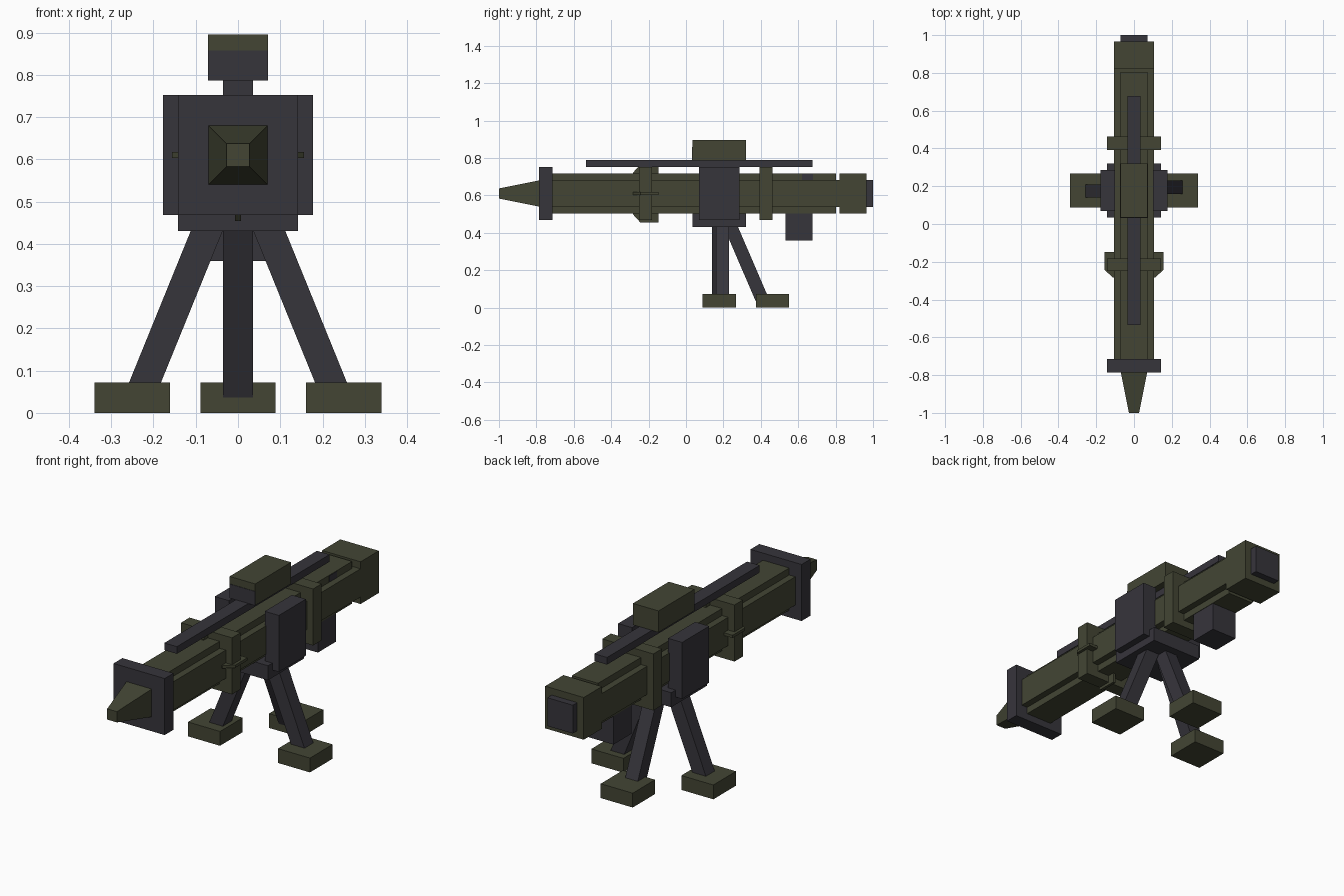
import bpy, bmesh
from mathutils import Vector

cube = bpy.data.objects.get("Cube")
if cube:
    bpy.data.objects.remove(cube, do_unlink=True)


def material(name, rgb):
    m = bpy.data.materials.new(name)
    m.use_nodes = True
    m.diffuse_color = (*rgb, 1)
    m.node_tree.nodes["Principled BSDF"].inputs["Base Color"].default_value = (*rgb, 1)
    return m


OLIVE = material("olive", (0.056, 0.060, 0.034))
DARK = material("dark_grey", (0.037, 0.035, 0.044))
AXIS = 0.61  # height of the tube axis


def finish(name, bm, mat):
    bmesh.ops.recalc_face_normals(bm, faces=bm.faces)
    me = bpy.data.meshes.new(name)
    bm.to_mesh(me)
    bm.free()
    me.materials.append(mat)
    ob = bpy.data.objects.new(name, me)
    bpy.context.collection.objects.link(ob)
    return ob


def box(name, x, y, z, mat):
    """Box from (min, max) ranges."""
    bm = bmesh.new()
    bmesh.ops.create_cube(bm, size=1)
    for v in bm.verts:
        v.co = [r[0] if c < 0 else r[1] for c, r in zip(v.co, (x, y, z))]
    return finish(name, bm, mat)


def mid(w):
    return (-w, w)


def around(h):
    return (AXIS - h, AXIS + h)


def beam(name, a, b, side, mat, width=0.035):
    """Square bar from a to b, with one cross axis along side."""
    a, b, u = Vector(a), Vector(b), Vector(side)
    w = (b - a).cross(u).normalized()
    bm = bmesh.new()
    rings = [[bm.verts.new(p + width * (i * u + j * w))
              for i, j in ((-1, -1), (1, -1), (1, 1), (-1, 1))] for p in (a, b)]
    for ring in rings:
        bm.faces.new(ring)
    for i in range(4):
        k = (i + 1) % 4
        bm.faces.new((rings[0][i], rings[0][k], rings[1][k], rings[1][i]))
    return finish(name, bm, mat)


# Tube: two crossed boxes give the notched corners
box("tube_wide", mid(0.107), (-0.72, 0.83), around(0.071), OLIVE)
box("tube_tall", mid(0.073), (-0.72, 0.802), around(0.106), OLIVE)
box("rear_block", mid(0.107), (0.82, 0.965), around(0.106), OLIVE)
box("rear_cap", mid(0.071), (0.96, 1.0), around(0.071), DARK)
box("front_plate", mid(0.142), (-0.785, -0.715), around(0.142), DARK)

# Tapered nose
nose = box("nose", mid(0.071), (-1.0, -0.78), around(0.071), OLIVE)
for v in nose.data.vertices:
    if v.co.y < -0.9:
        v.co.x *= 0.38
        v.co.z = AXIS + (v.co.z - AXIS) * 0.38

# Bands around the tube
box("front_band", mid(0.142), (-0.25, -0.182), around(0.142), OLIVE)
box("rear_band", mid(0.142), (0.393, 0.462), around(0.142), OLIVE)

# Four thin chamfered fins on the front band
PROFILE = ((0.05, -0.283), (0.112, -0.283), (0.156, -0.243), (0.156, -0.147), (0.05, -0.147))
for name, dx, dz in (("left_fin", 1, 0), ("right_fin", -1, 0), ("top_fin", 0, 1), ("bottom_fin", 0, -1)):
    bm = bmesh.new()
    t = Vector((dz, 0, dx)) * 0.007
    pts = [Vector((dx * r, y, AXIS + dz * r)) for r, y in PROFILE]
    face = bm.faces.new([bm.verts.new(p - t) for p in pts])
    ext = bmesh.ops.extrude_face_region(bm, geom=[face])
    bmesh.ops.translate(bm, vec=2 * t, verts=[g for g in ext["geom"] if isinstance(g, bmesh.types.BMVert)])
    finish(name, bm, OLIVE)

# Top rail and sight
box("top_rail", mid(0.035), (-0.535, 0.677), (0.752, 0.788), DARK)
box("sight", mid(0.071), (0.035, 0.32), (0.787, 0.895), OLIVE)
box("sight_front_panel", mid(0.071), (0.033, 0.036), (0.787, 0.858), DARK)

# Grip and the small panel above it
box("grip", mid(0.071), (0.533, 0.677), (0.36, 0.52), DARK)
box("side_panel", (0.07, 0.075), (0.62, 0.68), (0.682, 0.714), DARK)

# Mount and side plates
box("mount", mid(0.142), (0.035, 0.32), (0.43, 0.503), DARK)
for side, s in (("left", 1), ("right", -1)):
    box(side + "_plate", sorted((s * 0.1, s * 0.178)), (0.07, 0.285), around(0.142), DARK)
    y = 0.185 + s * 0.01
    beam(side + "_leg", (s * 0.054, y, 0.48), (s * 0.231, y, 0.045), (0, 1, 0), DARK)
    box(side + "_foot", sorted((s * 0.161, s * 0.339)), (0.087, 0.267), (0, 0.072), OLIVE)

# Rear leg of the tripod
beam("rear_leg", (0, 0.219, 0.48), (0, 0.404, 0.05), (1, 0, 0), DARK)
box("rear_foot", mid(0.089), (0.373, 0.55), (0, 0.072), OLIVE)
